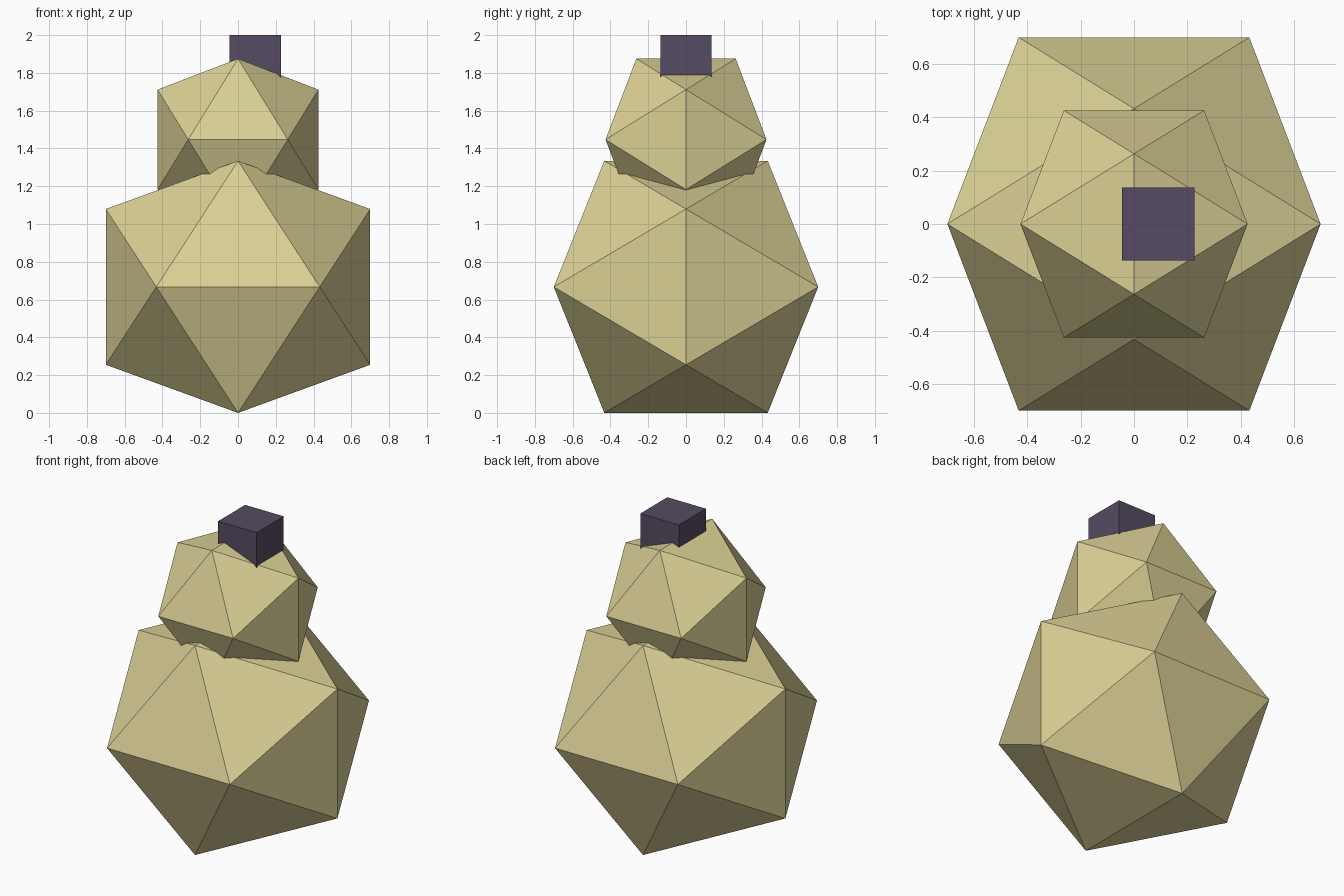
import bpy
import bmesh
from math import sqrt
from mathutils import Vector

if "Cube" in bpy.data.objects:
    bpy.data.objects.remove(bpy.data.objects["Cube"], do_unlink=True)

GOLDEN = (1 + sqrt(5)) / 2


def make_material(name, colour):
    mat = bpy.data.materials.new(name)
    mat.use_nodes = True
    rgba = (*colour, 1.0)
    mat.diffuse_color = rgba
    mat.node_tree.nodes["Principled BSDF"].inputs["Base Color"].default_value = rgba
    return mat


def finish(bm, name, mat, centre):
    bmesh.ops.recalc_face_normals(bm, faces=bm.faces[:])
    mesh = bpy.data.meshes.new(name)
    bm.to_mesh(mesh)
    bm.free()
    mesh.materials.append(mat)
    obj = bpy.data.objects.new(name, mesh)
    obj.location = centre
    bpy.context.collection.objects.link(obj)
    return obj


def icosahedron(name, mat, centre, half_width, half_height):
    """Hull of three crossed golden rectangles, flat faced."""
    bm = bmesh.new()
    short = 1 / GOLDEN
    size = Vector((half_width, half_width, half_height))
    for a in (-1, 1):
        for b in (-short, short):
            for corner in ((a, 0, b), (0, b, a), (b, a, 0)):
                bm.verts.new([c * s for c, s in zip(corner, size)])
    bmesh.ops.convex_hull(bm, input=bm.verts[:])
    return finish(bm, name, mat, centre)


def box(name, mat, centre, size):
    bm = bmesh.new()
    bmesh.ops.create_cube(bm, size=size)
    return finish(bm, name, mat, centre)


tan = make_material("pale tan", (0.70, 0.63, 0.30))
plum = make_material("dark plum", (0.093, 0.07, 0.122))

# Stacked body and head
icosahedron("body", tan, (0, 0, 0.667), 0.70, 0.667)
icosahedron("head", tan, (0, 0, 1.447), 0.426, 0.428)

# Block sunk into the top of the head, off to one side
box("top_block", plum, (0.091, 0, 1.864), 0.272)
